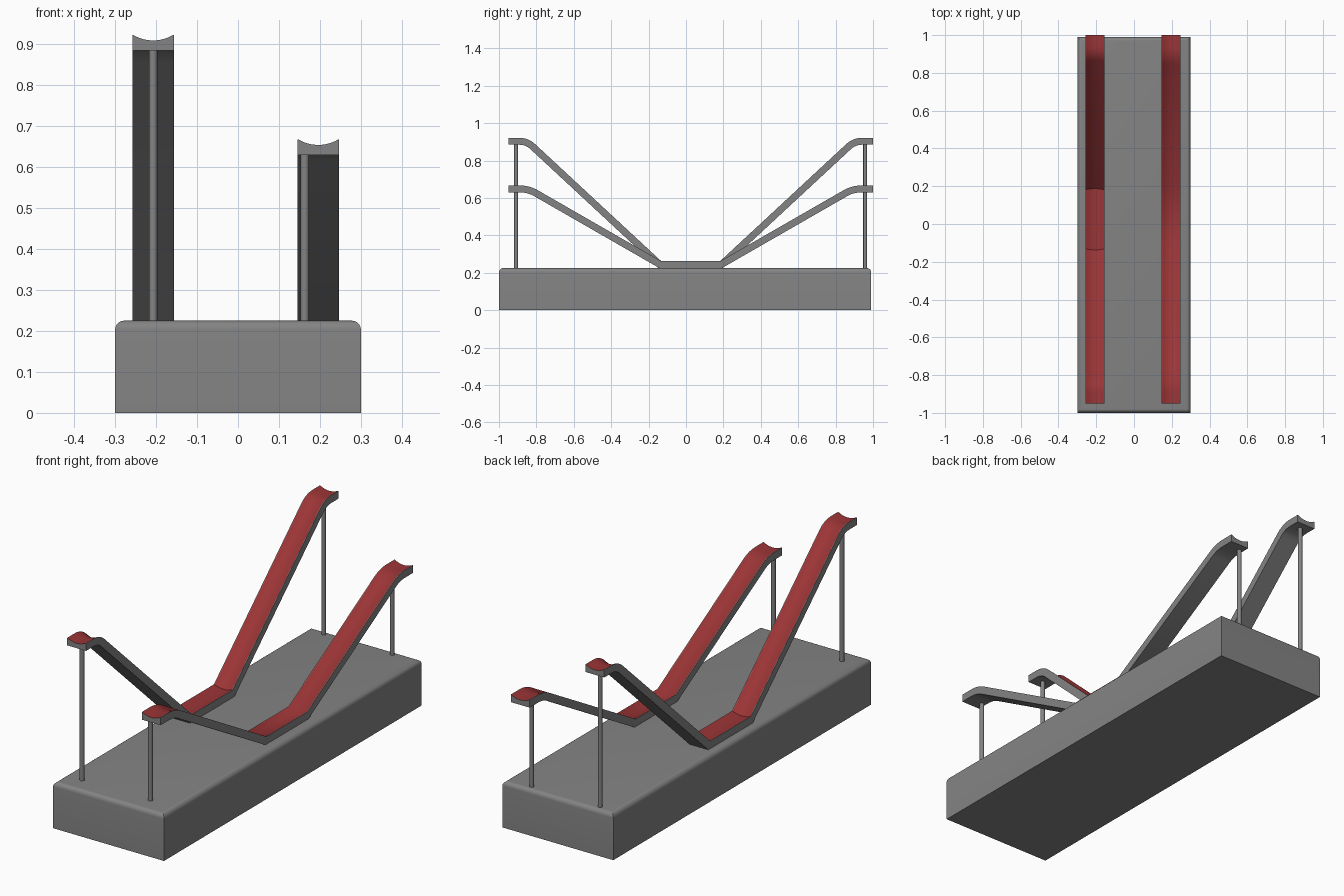
import bpy, bmesh, math
from mathutils import Vector

cube = bpy.data.objects.get("Cube")
if cube:
    bpy.data.objects.remove(cube, do_unlink=True)


def make_material(name, rgb):
    mat = bpy.data.materials.new(name)
    mat.use_nodes = True
    color = (*rgb, 1.0)
    mat.diffuse_color = color
    mat.node_tree.nodes["Principled BSDF"].inputs["Base Color"].default_value = color
    return mat


GRAY = make_material("gray", (0.23, 0.23, 0.23))
RED = make_material("red", (0.33, 0.035, 0.037))


def finish(bm, name, mats):
    bmesh.ops.recalc_face_normals(bm, faces=bm.faces)
    mesh = bpy.data.meshes.new(name)
    bm.to_mesh(mesh)
    bm.free()
    for mat in mats:
        mesh.materials.append(mat)
    obj = bpy.data.objects.new(name, mesh)
    bpy.context.collection.objects.link(obj)
    bpy.ops.object.select_all(action='DESELECT')
    obj.select_set(True)
    bpy.context.view_layer.objects.active = obj
    bpy.ops.object.shade_smooth_by_angle(angle=math.radians(30))
    return obj


# Block base with rounded top edges
BASE_TOP = 0.225
bm = bmesh.new()
bmesh.ops.create_cube(bm, size=1)
for v in bm.verts:
    v.co = (v.co.x * 0.6, v.co.y * 1.99 - 0.005, (v.co.z + 0.5) * BASE_TOP)
top_edges = [e for e in bm.edges if all(v.co.z > 0.2 for v in e.verts)]
bmesh.ops.bevel(bm, geom=top_edges, offset=0.022, segments=6, profile=0.5, affect='EDGES')
finish(bm, "base", [GRAY])

# Ramp cross-section: flat underside, thin rims and a shallow round groove
HALF, THICK, RIM, DEPTH, STEPS = 0.051, 0.037, 0.003, 0.013, 12
MID_Y, END = 0.025, 0.975
groove_half = HALF - RIM
radius = (groove_half ** 2 + DEPTH ** 2) / (2 * DEPTH)
section = [(-HALF, -THICK), (HALF, -THICK), (HALF, 0)]
for i in range(STEPS + 1):
    x = groove_half * (1 - 2 * i / STEPS)
    section.append((x, radius - DEPTH - math.sqrt(radius ** 2 - x ** 2)))
section.append((-HALF, 0))
GROOVE = range(3, 3 + STEPS)


def ramp_path(top, corner):
    """Half path in (distance from middle, height), mirrored to both ends."""
    foot = Vector((0.157, BASE_TOP + THICK))
    bend = Vector((corner, top))
    start = bend + (foot - bend).normalized() * 0.05
    stop = bend + Vector((0.05, 0))
    half = [foot]
    for i in range(7):
        t = i / 6
        half.append(start * (1 - t) ** 2 + bend * 2 * t * (1 - t) + stop * t * t)
    half.append(Vector((END, top)))
    return [Vector((-p.x, p.y)) for p in reversed(half)] + half


def add_ramp(name, x, top, corner):
    path = ramp_path(top, corner)
    bm = bmesh.new()
    rings = []
    for i, p in enumerate(path):
        before = (p - path[i - 1]).normalized() if i else None
        after = (path[i + 1] - p).normalized() if i + 1 < len(path) else None
        before, after = before or after, after or before
        tangent = (before + after).normalized()
        stretch = 1 / tangent.dot(after)
        normal = Vector((-tangent.y, tangent.x)) * stretch
        rings.append([bm.verts.new((x + sx, MID_Y + p.x + normal.x * n, p.y + normal.y * n))
                      for sx, n in section])
    count = len(section)
    for a, b in zip(rings, rings[1:]):
        for k in range(count):
            j = (k + 1) % count
            face = bm.faces.new((a[k], a[j], b[j], b[k]))
            face.material_index = 1 if k in GROOVE else 0
    bm.faces.new(rings[0])
    bm.faces.new(rings[-1])
    finish(bm, name, [GRAY, RED])


def add_post(name, x, y, top):
    bm = bmesh.new()
    bottom = BASE_TOP - 0.005
    bmesh.ops.create_cone(bm, cap_ends=True, segments=24, radius1=0.0105,
                          radius2=0.0105, depth=top - bottom)
    bmesh.ops.translate(bm, verts=bm.verts, vec=(x, y, (top + bottom) / 2))
    finish(bm, name, [GRAY])


# Two ramps, each held up by a post at both ends
for label, x, post_x, top, corner in (("high", -0.207, -0.207, 0.922, 0.868),
                                      ("low", 0.196, 0.163, 0.667, 0.862)):
    add_ramp(label + "_ramp", x, top, corner)
    for end, side in (("front", -1), ("back", 1)):
        add_post(f"{label}_{end}_post", post_x, MID_Y + side * 0.933, top - THICK + 0.004)
